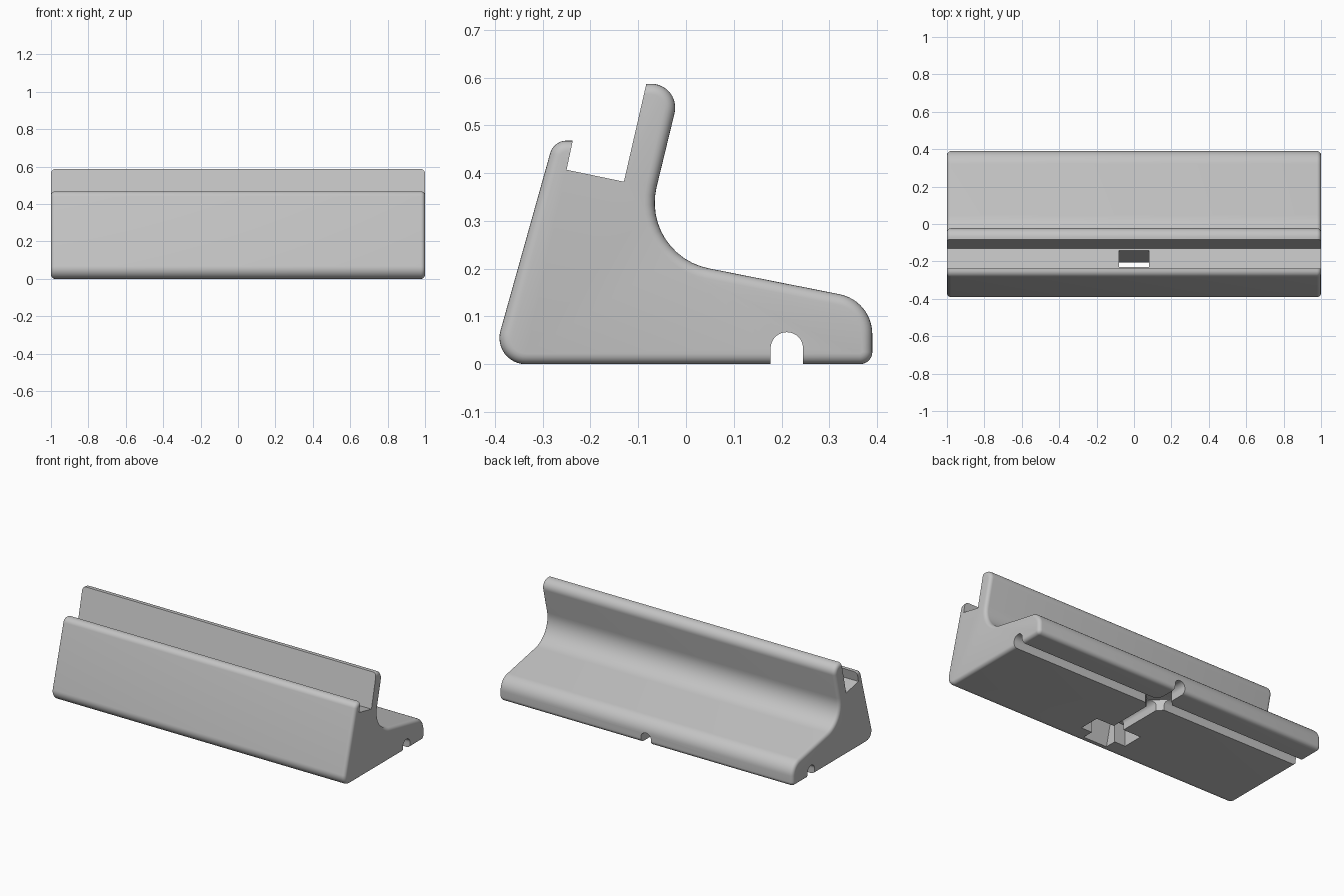
import bpy, bmesh, math
from mathutils import Vector

cube = bpy.data.objects.get("Cube")
if cube:
    bpy.data.objects.remove(cube, do_unlink=True)

grey = bpy.data.materials.new("light grey")
grey.use_nodes = True
grey.diffuse_color = (0.55, 0.55, 0.55, 1)
grey.node_tree.nodes["Principled BSDF"].inputs["Base Color"].default_value = (0.55, 0.55, 0.55, 1)


def rounded(corners, steps=12):
    """Turn (u, v, radius) corners into an outline with tangent arcs."""
    out = []
    for i, (u, v, r) in enumerate(corners):
        p = Vector((u, v))
        if r == 0:
            out.append(p)
            continue
        a = (Vector(corners[i - 1][:2]) - p).normalized()
        b = (Vector(corners[(i + 1) % len(corners)][:2]) - p).normalized()
        half = a.angle(b) / 2
        centre = p + (a + b).normalized() * (r / math.sin(half))
        start = p + a * (r / math.tan(half)) - centre
        end = p + b * (r / math.tan(half)) - centre
        sweep = start.angle_signed(end)
        for k in range(steps + 1):
            t = -sweep * k / steps
            c, s = math.cos(t), math.sin(t)
            out.append(centre + Vector((c * start.x - s * start.y, s * start.x + c * start.y)))
    return out


def prism(name, outline, axis, low, high, bevel=0, sharp=()):
    """Extrude an outline along an axis, optionally rounding its end edges."""
    def place(p, d):
        return {"x": (d, p[0], p[1]), "y": (p[0], d, p[1]), "z": (p[0], p[1], d)}[axis]
    bm = bmesh.new()
    rings = [[bm.verts.new(place(p, d)) for p in outline] for d in (low, high)]
    n = len(outline)
    for ring in rings:
        bm.faces.new(ring)
    for i in range(n):
        j = (i + 1) % n
        bm.faces.new((rings[0][i], rings[0][j], rings[1][j], rings[1][i]))
    bmesh.ops.recalc_face_normals(bm, faces=bm.faces)
    if bevel:
        edges = [bm.edges.get((r[i], r[(i + 1) % n])) for r in rings
                 for i in range(n) if i not in sharp]
        bmesh.ops.bevel(bm, geom=edges, offset=bevel, segments=5, profile=0.5,
                        affect='EDGES', clamp_overlap=False)
    mesh = bpy.data.meshes.new(name)
    bm.to_mesh(mesh)
    bm.free()
    mesh.materials.append(grey)
    obj = bpy.data.objects.new(name, mesh)
    bpy.context.collection.objects.link(obj)
    return obj


# Stand body: side profile with a tilted slot between lip and backrest
profile = rounded([
    (-0.408, 0, 0.055), (-0.277, 0.468, 0.036),
    (-0.237, 0.468, 0), (-0.25, 0.407, 0), (-0.13, 0.382, 0), (-0.083, 0.587, 0),
    (-0.009, 0.587, 0.05), (-0.096, 0.229, 0.14),
    (0.39, 0.133, 0.085), (0.39, 0, 0.026)])
lip = min(range(len(profile)), key=lambda i: (profile[i] - Vector((-0.237, 0.468))).length)
body = prism("stand_body", profile, "x", -1, 1, bevel=0.022, sharp=(lip, lip + 1, lip + 2))


def arch(mid, half=0.034, top=0.067):
    return rounded([(mid - half, -0.1, 0), (mid - half, top, half * 0.99),
                    (mid + half, top, half * 0.99), (mid + half, -0.1, 0)], 8)


# Cable channels underneath, with a chamfered crossing
cross_y, reach = 0.211, 0.1
wing, wing_front, wing_back = 0.155, -0.26, -0.13
cutters = [
    prism("long_channel_cutter", arch(cross_y), "x", -1.2, 1.2),
    prism("rear_channel_cutter", arch(0), "y", -0.2, 0.6),
    prism("crossing_cutter", [(reach, cross_y), (0, cross_y + reach),
                              (-reach, cross_y), (0, cross_y - reach)], "z", -0.1, 0.0665),
    # Connector pocket and the tilted opening up into the slot
    prism("pocket_cutter", [(-wing, wing_front), (wing, wing_front),
                            (wing, wing_back), (-wing, wing_back)], "z", -0.1, 0.13),
    prism("opening_cutter", [(-0.354, -0.1), (-0.264, -0.1),
                             (-0.132, 0.42), (-0.227, 0.42)], "x", -0.081, 0.081),
]
for cutter in cutters:
    cutter.hide_render = True
    mod = body.modifiers.new(cutter.name, 'BOOLEAN')
    mod.operation = 'DIFFERENCE'
    mod.solver = 'EXACT'
    mod.object = cutter

# Bake the cuts and remove the cutters
bpy.context.view_layer.update()
graph = bpy.context.evaluated_depsgraph_get()
cut_mesh = bpy.data.meshes.new_from_object(body.evaluated_get(graph))
body.modifiers.clear()
body.data = cut_mesh
for cutter in cutters:
    bpy.data.objects.remove(cutter, do_unlink=True)

bpy.ops.object.select_all(action='DESELECT')
body.select_set(True)
bpy.context.view_layer.objects.active = body
bpy.ops.object.shade_smooth_by_angle(angle=math.radians(30))
